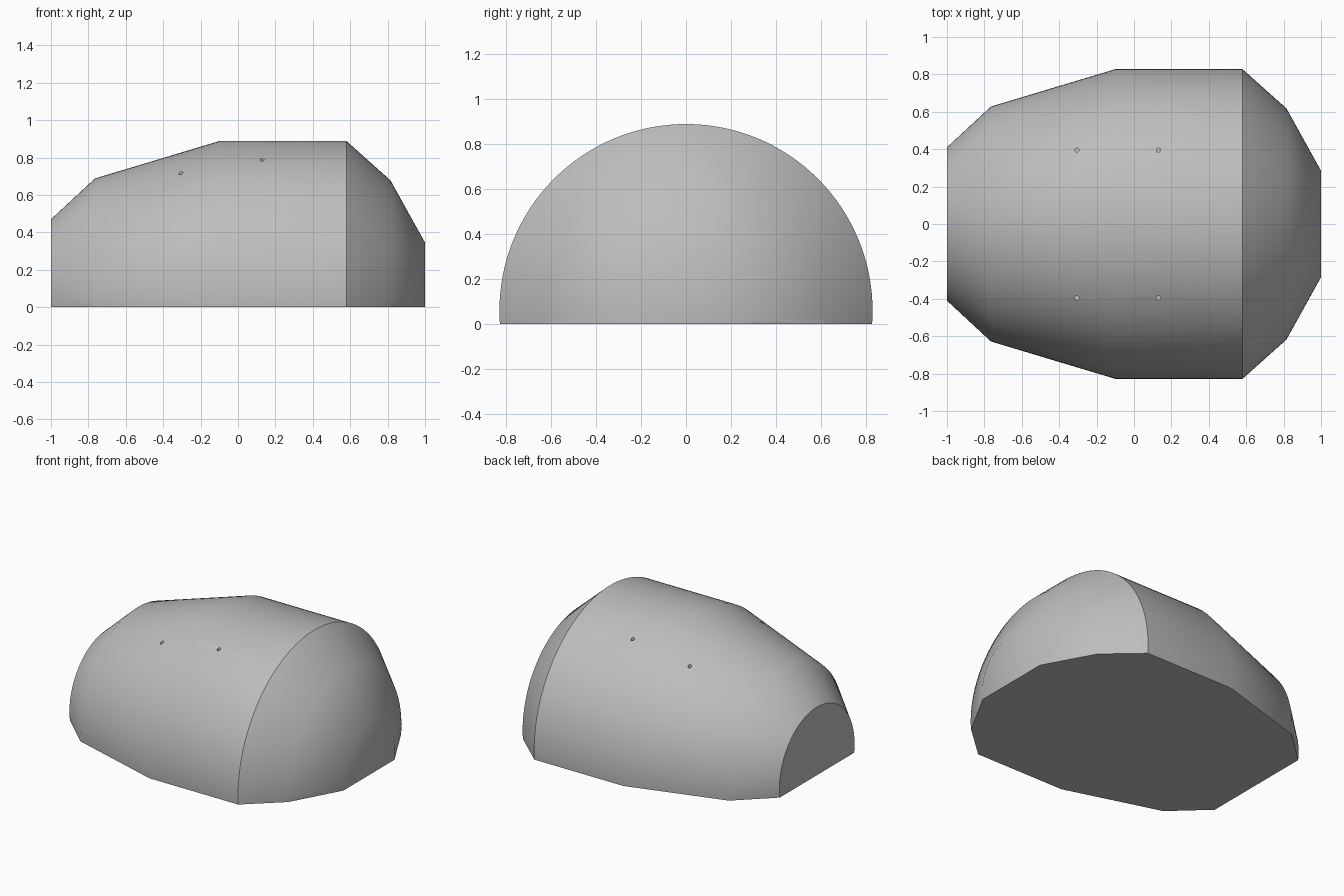
import bpy, bmesh, math
from mathutils import Matrix, Vector

if "Cube" in bpy.data.objects:
    bpy.data.objects.remove(bpy.data.objects["Cube"])

AXIS_Z = 0.06
PROFILE = [(-1.0, 0.41), (-0.765, 0.628), (-0.1, 0.828),
           (0.58, 0.828), (0.815, 0.618), (1.0, 0.285)]

grey = bpy.data.materials.new("plain grey")
grey.use_nodes = True
colour = (0.51, 0.51, 0.51, 1)
grey.diffuse_color = colour
grey.node_tree.nodes["Principled BSDF"].inputs["Base Color"].default_value = colour


def make_object(name, bm):
    bmesh.ops.recalc_face_normals(bm, faces=bm.faces)
    mesh = bpy.data.meshes.new(name)
    bm.to_mesh(mesh)
    bm.free()
    mesh.materials.append(grey)
    obj = bpy.data.objects.new(name, mesh)
    bpy.context.collection.objects.link(obj)
    return obj


# Shell: profile turned about a lengthwise axis, closed at both ends
bm = bmesh.new()
axis = Vector((0, 0, AXIS_Z))
verts = [bm.verts.new((x, 0, AXIS_Z + r)) for x, r in PROFILE]
edges = [bm.edges.new(pair) for pair in zip(verts, verts[1:])]
bmesh.ops.spin(bm, geom=verts + edges, cent=axis, axis=(1, 0, 0),
               angle=math.tau, steps=128, use_duplicate=False)
bmesh.ops.remove_doubles(bm, verts=bm.verts, dist=0.0001)
bmesh.ops.holes_fill(bm, edges=[e for e in bm.edges if e.is_boundary], sides=0)

# Flat underside
cut = bmesh.ops.bisect_plane(bm, geom=bm.verts[:] + bm.edges[:] + bm.faces[:],
                             plane_co=(0, 0, 0), plane_no=(0, 0, 1), clear_inner=True)
bmesh.ops.holes_fill(bm, edges=[e for e in bm.edges if e.is_boundary], sides=0)
shell = make_object("shell", bm)

# Four small blind screw holes in the upper surface
bm = bmesh.new()
for x, floor in ((-0.305, 0.62), (0.13, 0.69)):
    for y in (-0.395, 0.395):
        bmesh.ops.create_cone(bm, cap_ends=True, segments=24, radius1=0.011, radius2=0.011,
                              depth=0.4, matrix=Matrix.Translation((x, y, floor + 0.2)))
cutter = make_object("hole_cutter", bm)
cutter.hide_render = True
cutter.hide_viewport = True

holes = shell.modifiers.new("screw holes", 'BOOLEAN')
holes.operation = 'DIFFERENCE'
holes.solver = 'EXACT'
holes.object = cutter

# Apply the cut, then smooth the shell while keeping its hard edges
bpy.context.view_layer.objects.active = shell
shell.select_set(True)
bpy.ops.object.modifier_apply(modifier=holes.name)
bpy.data.objects.remove(cutter)
bpy.ops.object.shade_smooth_by_angle(angle=math.radians(30))
